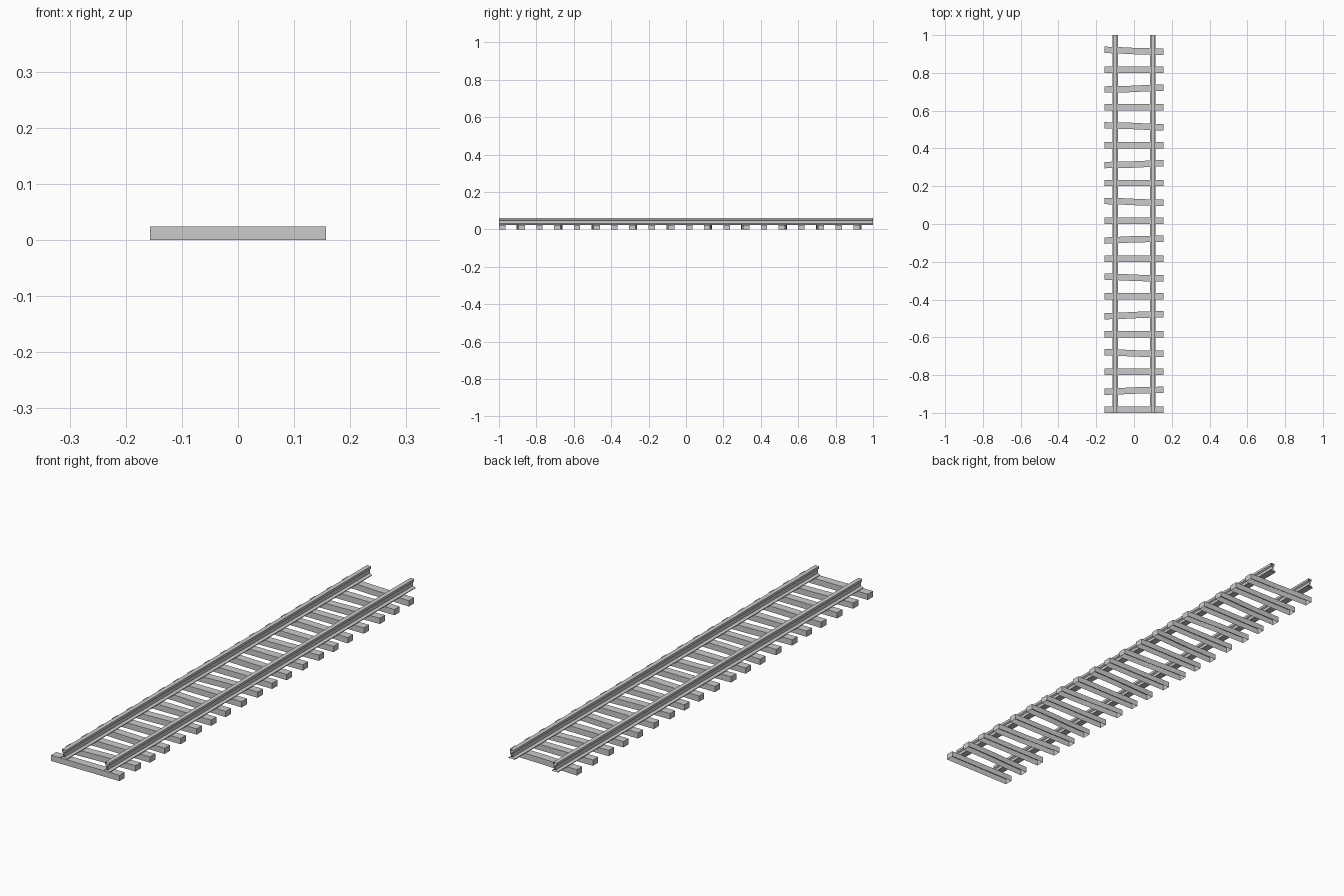
import bpy
import random

random.seed(4)
cube = bpy.data.objects.get("Cube")
if cube:
    bpy.data.objects.remove(cube, do_unlink=True)

# One plain grey for the whole track
grey = bpy.data.materials.new("plain_grey")
grey.use_nodes = True
grey.diffuse_color = (0.6, 0.6, 0.6, 1)
bsdf = next(n for n in grey.node_tree.nodes if n.type == "BSDF_PRINCIPLED")
bsdf.inputs["Base Color"].default_value = grey.diffuse_color
bsdf.inputs["Roughness"].default_value = 0.8


def loft(name, rings, closed, caps):
    """Skin a row of matching cross-sections, closing each ring and the ends if asked."""
    n = len(rings[0])
    verts = [p for ring in rings for p in ring]
    faces = []
    for r in range(len(rings) - 1):
        for i in range(n if closed else n - 1):
            j = (i + 1) % n
            faces.append((r * n + i, r * n + j, (r + 1) * n + j, (r + 1) * n + i))
    if caps:
        last = (len(rings) - 1) * n
        faces += [tuple(range(n))[::-1], tuple(range(last, last + n))]
    mesh = bpy.data.meshes.new(name)
    mesh.from_pydata(verts, [], faces)
    mesh.materials.append(grey)
    obj = bpy.data.objects.new(name, mesh)
    bpy.context.collection.objects.link(obj)
    return obj


# Sleepers: hollow troughs, open below; every second one is slightly crooked
COUNT, PITCH, FIRST = 20, 0.1, -0.983
HALF_LENGTH, HALF_WIDTH, TOP = 0.157, 0.017, 0.024


def sleeper_ring(x, y):
    return [(x, y - HALF_WIDTH, 0), (x, y - HALF_WIDTH, TOP),
            (x, y + HALF_WIDTH, TOP), (x, y + HALF_WIDTH, 0)]


for k in range(COUNT):
    y = FIRST + k * PITCH
    stations = [(-HALF_LENGTH, y), (HALF_LENGTH, y)]
    if k % 2:
        lean = 0.005 if k % 4 == 1 else -0.005
        kink = random.uniform(-0.05, 0.05)
        stations = [(-HALF_LENGTH, y - lean), (kink - 0.05, y - lean / 2),
                    (kink + 0.05, y + lean / 2), (HALF_LENGTH, y + lean)]
    loft(f"sleeper_{k + 1}", [sleeper_ring(*s) for s in stations], False, True)

# Rails: I-shaped profile swept along the track, left open at the ends
half = [(0.014, 0.024), (0.014, 0.027), (0.003, 0.031),
        (0.003, 0.047), (0.009, 0.051), (0.009, 0.061)]
profile = half + [(-x, z) for x, z in reversed(half)]
for side, name in ((1, "left_rail"), (-1, "right_rail")):
    loft(name, [[(side * 0.099 + x, y, z) for x, z in profile] for y in (1, -1)],
         True, False)
